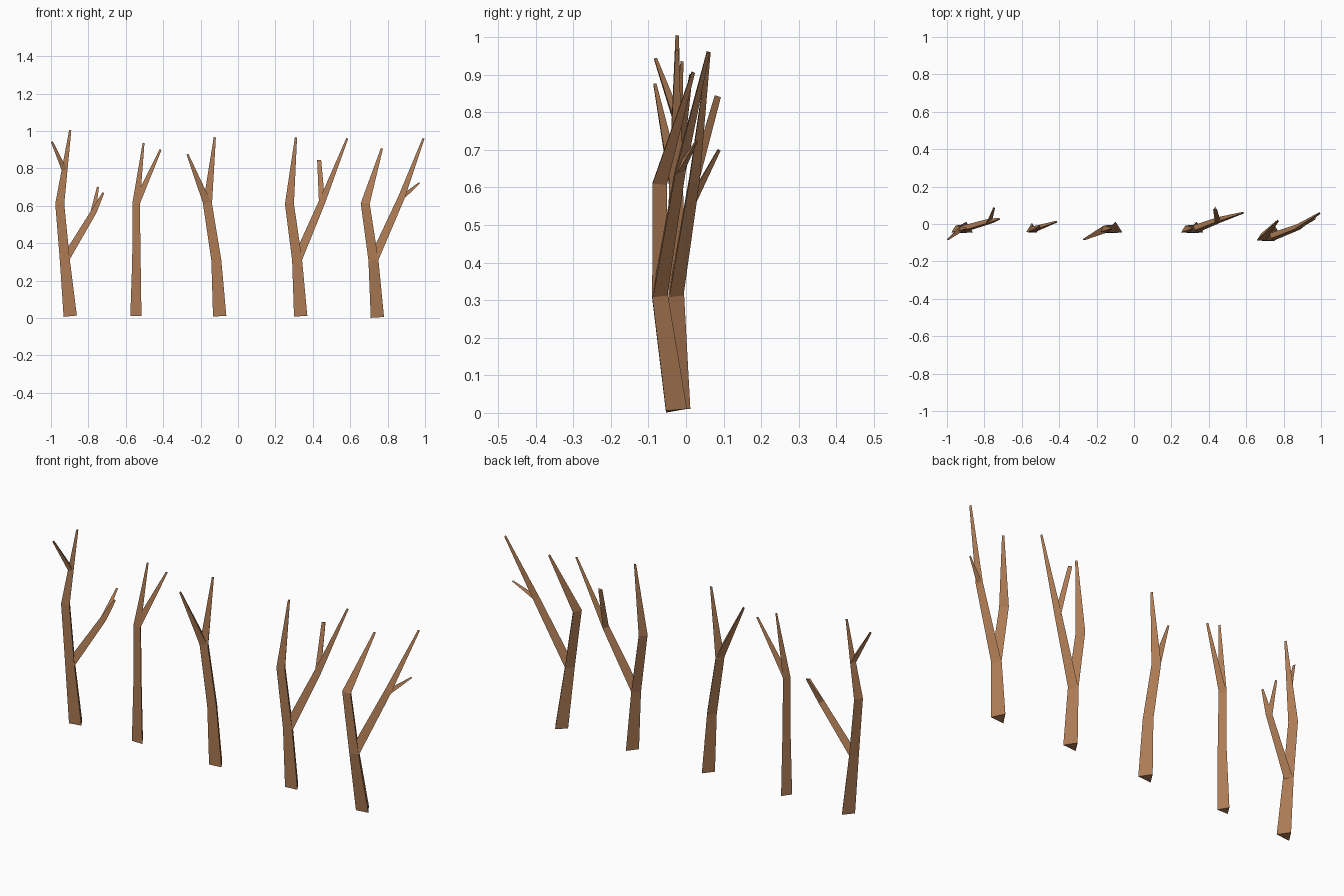
import bpy, bmesh
from mathutils import Vector

if "Cube" in bpy.data.objects:
    bpy.data.objects.remove(bpy.data.objects["Cube"])

bark = bpy.data.materials.new("bark")
bark.diffuse_color = (0.42, 0.20, 0.09, 1)
bark.use_nodes = True
bark.node_tree.nodes["Principled BSDF"].inputs["Base Color"].default_value = bark.diffuse_color


class Tree:
    def __init__(self, name):
        self.name, self.bm = name, bmesh.new()

    def limb(self, pts, radii):
        """Three-sided tapering limb, flat side to the front."""
        dirs = [(b - a).normalized() for a, b in zip(pts, pts[1:])]
        rings = []
        for i, (p, r) in enumerate(zip(pts, radii)):
            d = (dirs[max(i - 1, 0)] + dirs[min(i, len(dirs) - 1)]).normalized()
            back = (Vector((0, 1, 0)) - d * d.y).normalized()
            side = back.cross(d) * 0.89
            back *= 0.94
            rings.append([self.bm.verts.new(p + o * r)
                          for o in (side - back / 2, back, -side - back / 2)])
        for a, b in zip(rings, rings[1:]):
            for k in range(3):
                n = (k + 1) % 3
                self.bm.faces.new((a[k], a[n], b[n], b[k]))
        self.bm.faces.new(rings[0][::-1])
        self.bm.faces.new(rings[-1])
        return pts, radii

    def trunk(self, xs, tip, lean=0.0, width=1.0):
        """Trunk bends at two shared heights, then tapers to its tip."""
        pts = [Vector((x, -0.026 - 0.007 * min(i, 1) - lean * (0.2, 1, 1)[i], 0.01 + 0.3 * i))
               for i, x in enumerate(xs)]
        pts[0].z -= lean * 0.1
        radii = [r * width for r in (0.04, 0.03, 0.027, 0.0065)]
        return self.limb(pts + [Vector(tip)], radii)

    def branch(self, parent, z, *path, tip=0.006, thick=0.92):
        """Branch leaving the parent limb at height z."""
        pts, radii = parent
        for i in range(len(pts) - 1):
            if z <= pts[i + 1].z:
                break
        t = (z - pts[i].z) / (pts[i + 1].z - pts[i].z)
        r = thick * (radii[i] + t * (radii[i + 1] - radii[i]))
        line = [pts[i].lerp(pts[i + 1], t)] + [Vector(p) for p in path]
        return self.limb(line, [r] + [r * 0.72] * (len(path) - 1) + [tip])

    def finish(self):
        bmesh.ops.recalc_face_normals(self.bm, faces=self.bm.faces)
        mesh = bpy.data.meshes.new(self.name)
        self.bm.to_mesh(mesh)
        self.bm.free()
        mesh.materials.append(bark)
        bpy.context.collection.objects.link(bpy.data.objects.new(self.name, mesh))


# Far left tree: forked top and a side branch with a twig
t = Tree("tree_far_left")
main = t.trunk((-.897, -.926, -.953), (-.897, -.025, 1.004))
t.branch(main, .79, (-.995, -.082, .942))
side = t.branch(main, .31, (-.77, .013, .57), (-.72, .027, .67), thick=.8)
t.branch(side, .56, (-.749, .087, .70))
t.finish()

# Left tree: slim, one high branch
t = Tree("tree_left")
main = t.trunk((-.546, -.543, -.545), (-.505, -.012, .935), width=.84)
t.branch(main, .61, (-.414, .012, .90))
t.finish()

# Middle tree: one high branch to the left
t = Tree("tree_middle")
main = t.trunk((-.098, -.116, -.163), (-.124, -.025, .966))
t.branch(main, .61, (-.27, -.084, .875))
t.finish()

# Right tree: long side branch with a blunt twig
t = Tree("tree_right")
main = t.trunk((.335, .316, .275), (.310, -.025, .966))
side = t.branch(main, .31, (.449, .018, .62), (.584, .06, .96))
t.branch(side, .62, (.434, .082, .843), tip=.012)
t.finish()

# Far right tree: leans forward, long side branch with a thin twig
t = Tree("tree_far_right")
main = t.trunk((.745, .724, .680), (.769, .018, .906), lean=.043)
side = t.branch(main, .31, (.872, -.02, .64), (.992, .058, .96))
t.branch(side, .64, (.97, .028, .723), tip=.004, thick=.75)
t.finish()
